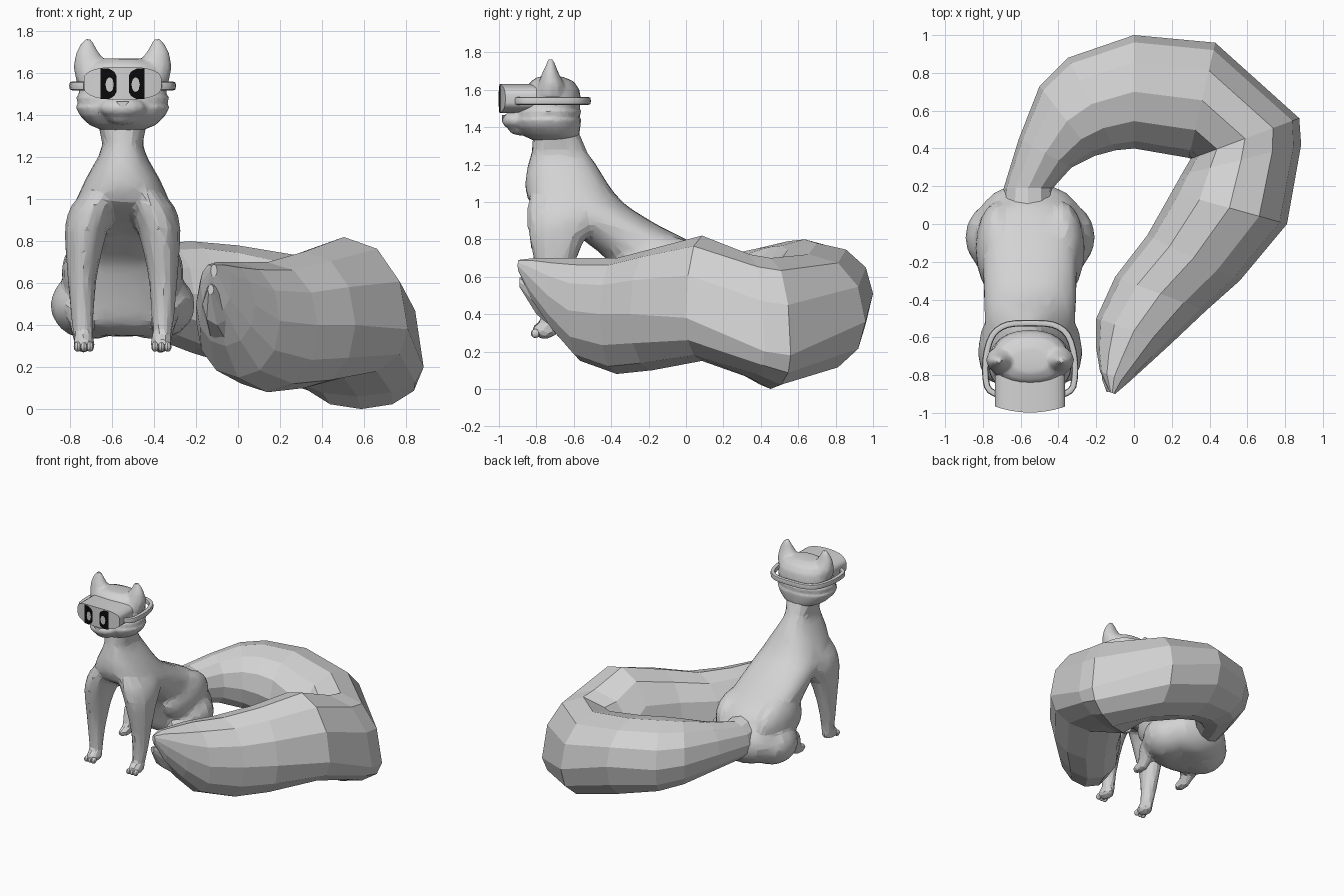
import bpy, math
from mathutils import Vector as V

if "Cube" in bpy.data.objects:
    bpy.data.objects.remove(bpy.data.objects["Cube"])

CX = -0.55  # mid-line of the sitting animal


def material(name, value):
    m = bpy.data.materials.new(name)
    m.use_nodes = True
    colour = (value, value, value, 1)
    m.diffuse_color = colour
    m.node_tree.nodes["Principled BSDF"].inputs["Base Color"].default_value = colour
    return m


GREY = material("pale grey", 0.65)
BLACK = material("eye black", 0.003)
SHINE = material("eye shine", 0.6)


def select(*obs):
    bpy.ops.object.select_all(action='DESELECT')
    for ob in obs:
        ob.select_set(True)
    bpy.context.view_layer.objects.active = obs[0]


def mesh(name, verts, faces, mat=GREY):
    me = bpy.data.meshes.new(name)
    me.from_pydata(verts, [], faces)
    me.materials.append(mat)
    ob = bpy.data.objects.new(name, me)
    bpy.context.collection.objects.link(ob)
    return ob


def loft(name, rings, sides=12, power=1.0, angle=None, phase=0):
    """Skin elliptical rings given as (centre, axis a, axis b, optional axis b for the lower half)."""
    def bend(t):
        return math.copysign(abs(t) ** power, t)
    verts = []
    for c, a, b, *low in rings:
        for i in range(sides):
            t = 2 * math.pi * (i + phase) / sides
            axis = V(low[0]) if low and math.sin(t) < 0 else V(b)
            verts.append(V(c) + V(a) * bend(math.cos(t)) + axis * bend(math.sin(t)))
    faces = [list(range(sides))[::-1]]
    for r in range(len(rings) - 1):
        for i in range(sides):
            j, k = r * sides, (i + 1) % sides
            faces.append((j + i, j + k, j + sides + k, j + sides + i))
    faces.append(list(range(len(verts) - sides, len(verts))))
    ob = mesh(name, verts, faces)
    select(ob)
    bpy.ops.object.mode_set(mode='EDIT')
    bpy.ops.mesh.select_all(action='SELECT')
    bpy.ops.mesh.normals_make_consistent(inside=False)
    bpy.ops.object.mode_set(mode='OBJECT')
    if angle:
        bpy.ops.object.shade_smooth_by_angle(angle=math.radians(angle))
    return ob


def smooth_rows(rows, steps):
    """Catmull-Rom interpolation between the rows of a section list."""
    out = []
    for i in range(len(rows) - 1):
        p = [rows[max(i - 1, 0)], rows[i], rows[i + 1], rows[min(i + 2, len(rows) - 1)]]
        for s in range(steps):
            t = s / steps
            out.append([b + 0.5 * t * (c - a + t * (2 * a - 5 * b + 4 * c - d + t * (3 * (b - c) + d - a)))
                        for a, b, c, d in zip(*p)])
    return out + [rows[-1]]


def stack(name, rows, side=1, steps=2, **kw):
    """Upright loft; rows are (z, x offset, half width, front y, back y)."""
    return loft(name, [((CX + side * x, (f + b) / 2, z), (w, 0, 0), (0, (b - f) / 2, 0))
                       for z, x, w, f, b in smooth_rows(rows, steps)], **kw)


def blob(name, centre, radii, sides=12):
    x, y, z = centre
    rings = []
    for i in range(1, 12):
        t = math.pi * i / 12
        s = math.sin(t)
        rings.append(((x, y, z - radii[2] * math.cos(t)), (radii[0] * s, 0, 0), (0, radii[1] * s, 0)))
    return loft(name, rings, sides, angle=35)


def fuse(name, parts, voxel, blend, keep, angle):
    """Merge overlapping parts into one softened, coarsened skin."""
    select(*parts)
    bpy.ops.object.join()
    ob = bpy.context.object
    ob.name = name
    remesh = ob.modifiers.new("remesh", 'REMESH')
    remesh.mode, remesh.voxel_size = 'VOXEL', voxel
    soften = ob.modifiers.new("soften", 'SMOOTH')
    soften.factor, soften.iterations = 0.5, blend
    ob.modifiers.new("coarsen", 'DECIMATE').ratio = keep
    for m in list(ob.modifiers):
        bpy.ops.object.modifier_apply(modifier=m.name)
    bpy.ops.object.shade_smooth_by_angle(angle=math.radians(angle))


# Torso and neck, squared so that the flanks stay full, with a rump running into the tail
body = [stack("torso", [(.35, 0, .15, -.2, .03), (.4, 0, .25, -.3, .1), (.5, 0, .28, -.34, .16),
                        (.6, 0, .27, -.38, .17), (.7, 0, .26, -.43, .13), (.78, 0, .25, -.53, .04),
                        (.86, 0, .245, -.62, -.12), (.93, 0, .24, -.75, -.24), (1, 0, .22, -.84, -.34),
                        (1.1, 0, .175, -.86, -.42), (1.2, 0, .118, -.845, -.48), (1.27, 0, .098, -.825, -.53),
                        (1.37, 0, .12, -.82, -.57)], sides=24, power=.85),
        blob("rump", (CX, .04, .52), (.27, .18, .18), 16)]

# Head with stepped cheek fur, and the muzzle
head = [stack("head", [(1.33, 0, .1, -.82, -.6), (1.355, 0, .16, -.87, -.57), (1.4, 0, .205, -.91, -.565),
                       (1.44, 0, .225, -.92, -.56), (1.45, 0, .212, -.91, -.57), (1.485, 0, .222, -.91, -.56),
                       (1.495, 0, .21, -.9, -.57), (1.54, 0, .208, -.88, -.56), (1.6, 0, .198, -.86, -.57),
                       (1.645, 0, .17, -.83, -.6), (1.67, 0, .1, -.79, -.66)], steps=1, sides=24, power=.9),
        blob("muzzle", (CX, -.895, 1.435), (.115, .09, .055)),
        blob("chin", (CX, -.88, 1.39), (.08, .07, .035)),
        blob("bridge", (CX, -.87, 1.48), (.08, .08, .06))]

# Nose as a small wedge
mesh("nose", [(CX + x, y, z) for y in (-.985, -.93) for x, z in ((-.03, 1.465), (.03, 1.465), (0, 1.43))],
     [(0, 2, 1), (3, 4, 5), (0, 1, 4, 3), (1, 2, 5, 4), (2, 0, 3, 5)])

for side, word in ((1, "left"), (-1, "right")):
    # Ears, legs, paws and haunches
    head.append(stack("ear", [(1.56, .14, .08, -.81, -.64), (1.62, .148, .085, -.795, -.645),
                              (1.66, .157, .073, -.78, -.665), (1.7, .167, .054, -.765, -.685),
                              (1.74, .168, .032, -.745, -.7), (1.766, .165, .012, -.738, -.715)],
                      side, sides=12))
    body += [
        stack("front_leg", [(1.06, .09, .07, -.83, -.5), (.97, .135, .11, -.85, -.45),
                            (.88, .168, .106, -.85, -.47), (.78, .183, .092, -.835, -.55),
                            (.62, .193, .07, -.8, -.61), (.45, .193, .056, -.78, -.66),
                            (.36, .187, .049, -.78, -.68), (.31, .185, .042, -.78, -.69)], side),
        blob("front_paw", (CX + side * .185, -.755, .313), (.053, .075, .045)),
        blob("haunch", (CX + side * .155, -.07, .495), (.19, .2, .165), 16),
        blob("thigh", (CX + side * .17, -.13, .65), (.12, .25, .17), 16),
        stack("hind_leg", [(.5, .2, .09, -.32, -.02), (.42, .2, .06, -.34, -.14),
                           (.36, .2, .042, -.36, -.24), (.33, .2, .033, -.37, -.28)], side),
        blob("hind_paw", (CX + side * .2, -.34, .345), (.042, .08, .035))]
    for i in (-1, 0, 1):
        blob(word + "_toe", (CX + side * .185 + i * .03, -.805, .297), (.018, .025, .024), 8)

fuse("body", body, .018, 5, .1, 14)
fuse("head", head, .011, 3, .25, 28)


# Goggles lofted sideways with a gently bowed front
def bow(x):
    return -.998 + .03 * (x / .18) ** 2


shell = []
for i in range(17):
    u = math.sin(math.pi * (i / 16 - .5))
    x, h = .185 * u, .022 + .056 * (1 - abs(u) ** 3) ** .5
    shell.append(((CX + x, (bow(x) - .8) / 2, 1.553), (0, (-.8 - bow(x)) / 2 * 1.415, 0), (0, 0, h * 1.415)))
loft("goggles", shell, sides=4, angle=30, phase=.5)

# Strap round the back of the head
half = smooth_rows([(.18, -.9), (.228, -.86), (.236, -.72), (.2, -.59), (.12, -.533), (0, -.525)], 3)
track = half + [(-x, y) for x, y in half[-2::-1]]
band = []
for i, (x, y) in enumerate(track):
    p, q = track[max(i - 1, 0)], track[min(i + 1, len(track) - 1)]
    n = V((q[1] - p[1], p[0] - q[0], 0)).normalized()
    band.append(((CX + x, y, 1.54), n * .017, (0, 0, .022)))
loft("strap", band, sides=8, power=.7, angle=40)


# Painted eyes following the lens
def plate(name, side, columns, lift, mat):
    verts = []
    for x, lo, hi in columns:
        verts += [(CX + side * x, bow(x) - lift, z) for z in (lo, hi)]
    faces = [(i, i + 2, i + 3, i + 1)[::side] for i in range(0, len(verts) - 2, 2)]
    mesh(name, verts, faces, mat)


for side, word in ((1, "left"), (-1, "right")):
    outline, pupil = [], []
    for i in range(9):
        t = i / 8
        h = .04 + .033 * min(1, t * 2) ** .5
        outline.append((.03 + .075 * t, 1.55 - h, 1.55 + h))
        w = max(0, 1 - (2 * t - 1) ** 2) ** .5
        pupil.append((.042 + .04 * t, 1.547 - .035 * w, 1.547 + .033 * w))
    plate(word + "_eye", side, outline, .004, BLACK)
    plate(word + "_eye_shine", side, pupil, .007, SHINE)

# Huge curling tail: outer x, outer y, inner x, inner y, bottom z, widest z, top z
tail = [(-.7, .0, -.42, .0, .42, .58, .74), (-.69, .19, -.43, .19, .42, .56, .71),
        (-.61, .45, -.33, .3, .38, .56, .75), (-.5, .73, -.21, .36, .32, .55, .79),
        (-.35, .88, -.1, .39, .27, .53, .8), (0, 1, 0, .4, .2, .51, .78),
        (.43, .96, .29, .35, .08, .36, .72), (.875, .56, .3, .345, 0, .18, .7),
        (.885, .42, .25, .26, .06, .2, .72), (.81, 0, .2, .17, .15, .38, .82),
        (.56, -.3, .07, -.06, .1, .4, .75), (.38, -.46, -.1, -.28, .08, .4, .7),
        (.2, -.63, -.2, -.5, .15, .42, .7), (.08, -.74, -.2, -.66, .3, .5, .7),
        (-.03, -.84, -.18, -.78, .46, .6, .7), (-.1, -.9, -.13, -.89, .63, .66, .69)]
loft("tail", [(((ox + ix) / 2, (oy + iy) / 2, mid), ((ox - ix) / 2, (oy - iy) / 2, 0),
               (0, 0, hi - mid), (0, 0, mid - lo))
              for ox, oy, ix, iy, lo, mid, hi in tail], sides=12, power=.95)

# Loose tuft below the tail tip
loft("tail_tuft", [((-.04, -.68, .47), (.13, .04, 0), (0, 0, .17)), ((-.1, -.8, .5), (.07, .02, 0), (0, 0, .1)),
                   ((-.13, -.89, .57), (.015, 0, 0), (0, 0, .025))], sides=8)
